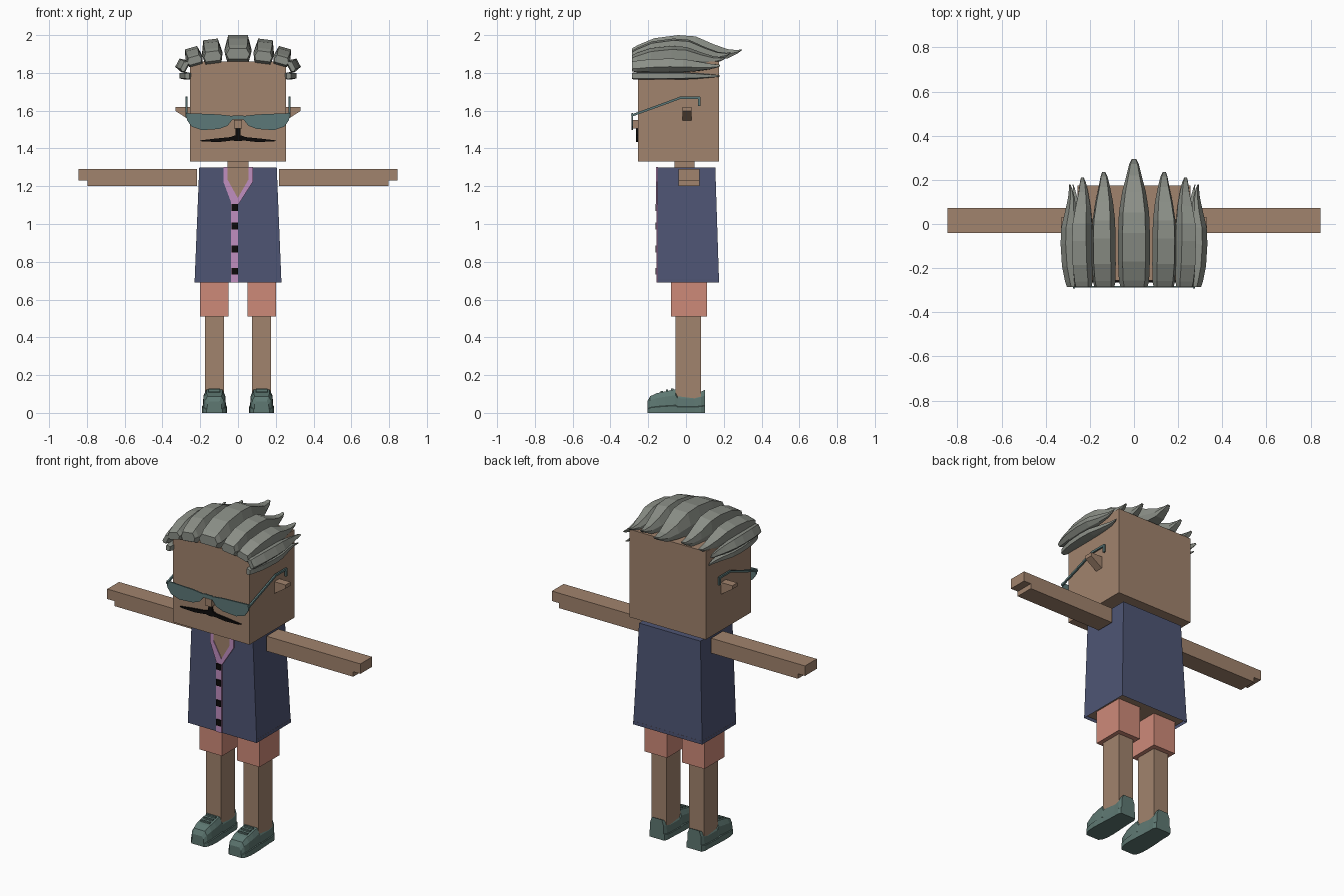
import bpy, bmesh, math
from mathutils import Matrix, Vector

cube = bpy.data.objects.get("Cube")
if cube:
    bpy.data.objects.remove(cube)


def material(name, rgb):
    col = [(c / 255 / 12.92 if c < 11 else ((c / 255 + .055) / 1.055) ** 2.4) for c in rgb] + [1]
    m = bpy.data.materials.new(name)
    m.use_nodes = True
    m.diffuse_color = col
    m.node_tree.nodes["Principled BSDF"].inputs["Base Color"].default_value = col
    return m


SKIN = material("skin", (161, 131, 109))
NAVY = material("navy cloth", (78, 85, 116))
PINK = material("pink trim", (192, 142, 192))
CORAL = material("coral cloth", (206, 138, 121))
TEAL = material("shoe teal", (94, 120, 114))
LENS = material("glasses teal", (92, 120, 120))
GREY = material("hair grey", (139, 143, 135))
BLACK = material("black", (12, 10, 10))


def finish(name, bm, *mats):
    bmesh.ops.recalc_face_normals(bm, faces=bm.faces)
    me = bpy.data.meshes.new(name)
    bm.to_mesh(me)
    bm.free()
    for m in mats:
        me.materials.append(m)
    ob = bpy.data.objects.new(name, me)
    bpy.context.collection.objects.link(ob)
    return ob


def loft(name, rings, mat):
    """Skin a list of equal-length point rings and cap both ends."""
    bm = bmesh.new()
    vs = [[bm.verts.new(p) for p in r] for r in rings]
    n = len(vs[0])
    for a, b in zip(vs, vs[1:]):
        for i in range(n):
            j = (i + 1) % n
            bm.faces.new((a[i], a[j], b[j], b[i]))
    bm.faces.new(vs[0])
    bm.faces.new(vs[-1])
    return finish(name, bm, mat)


def plate(name, pts, y0, y1, mat):
    """Extrude an x-z outline along y."""
    return loft(name, [[(x, y, z) for x, z in pts] for y in (y0, y1)], mat)


def box(name, x, y, z, mat):
    return plate(name, [(x[0], z[0]), (x[1], z[0]), (x[1], z[1]), (x[0], z[1])], y[0], y[1], mat)


def flip(pts, s):
    return [(s * x, z) for x, z in pts]


SIDES = (("left", 1), ("right", -1))

# Head, neck and nose
box("head", (-.255, .255), (-.255, .175), (1.33, 1.86), SKIN)
box("neck", (-.055, .055), (-.06, .045), (1.25, 1.35), SKIN)
box("nose", (-.022, .022), (-.285, -.25), (1.505, 1.55), SKIN)

# Shirt: tapered box with a recessed underside
bm = bmesh.new()
lo = [bm.verts.new((x, y, .69)) for x, y in ((-.23, -.15), (.23, -.15), (.23, .175), (-.23, .175))]
hi = [bm.verts.new((x, y, 1.3)) for x, y in ((-.205, -.15), (.205, -.15), (.205, .155), (-.205, .155))]
for i in range(4):
    j = (i + 1) % 4
    bm.faces.new((lo[i], lo[j], hi[j], hi[i]))
bm.faces.new(hi)
under = bm.faces.new(lo[::-1])
bmesh.ops.inset_region(bm, faces=[under], thickness=.008)
cap = bmesh.ops.extrude_discrete_faces(bm, faces=[under])["faces"][0]
bmesh.ops.translate(bm, verts=cap.verts, vec=(0, 0, .02))
cap.material_index = 1
finish("shirt", bm, NAVY, SKIN)

# Open neckline, trim and buttons
plate("neckline", [(-.055, 1.302), (-.055, 1.23), (0, 1.125), (.055, 1.23), (.055, 1.302)], -.153, -.148, SKIN)
plate("left_collar", [(.055, 1.302), (.08, 1.302), (.08, 1.225), (0, 1.1), (-.018, 1.115), (0, 1.14), (.055, 1.235)],
      -.158, -.149, PINK)
plate("right_collar", [(-.055, 1.302), (-.078, 1.302), (-.078, 1.225), (-.035, 1.11), (0, 1.1), (0, 1.135),
                       (-.055, 1.235)], -.157, -.149, PINK)
box("placket", (-.037, 0), (-.155, -.149), (.69, 1.115), PINK)
for z in (1.087, .99, .867, .75):
    box("button", (-.035, -.001), (-.162, -.153), (z - .018, z + .018), BLACK)

# Glasses bridge
box("glasses_bridge", (-.03, .03), (-.288, -.28), (1.553, 1.575), LENS)

for side, s in SIDES:
    # Arm with the shallower hand end
    plate(side + "_arm", flip([(.218, 1.29), (.845, 1.29), (.845, 1.23), (.797, 1.23), (.797, 1.2), (.218, 1.2)], s),
          -.04, .072, SKIN)
    # Ear wedge
    plate(side + "_ear", flip([(.25, 1.62), (.33, 1.62), (.33, 1.598), (.25, 1.545)], s), -.018, .03, SKIN)
    # Shorts and leg
    box(side + "_shorts_leg", (s * .05, s * .2), (-.08, .11), (.51, .72), CORAL)
    box(side + "_leg", (s * .075, s * .175), (-.055, .08), (.06, .55), SKIN)
    # Moustache half
    plate(side + "_moustache", flip([(0, 1.515), (.012, 1.505), (.014, 1.47), (.04, 1.46), (.12, 1.452), (.205, 1.442),
                                     (.19, 1.437), (.1, 1.434), (.03, 1.442), (0, 1.438)], s), -.265, -.254, BLACK)
    # Lens
    plate(side + "_lens", flip([(.015, 1.57), (.1, 1.58), (.275, 1.587), (.27, 1.55), (.245, 1.515), (.19, 1.497),
                                (.1, 1.503), (.055, 1.52)], s), -.288, -.28, LENS)
    # Temple running back over the ear
    path = [(-.285, 1.575), (-.03, 1.668), (.07, 1.668), (.07, 1.63)]
    for (ya, za), (yb, zb) in zip(path, path[1:]):
        a, b = Vector((s * .272, ya, za)), Vector((s * .272, yb, zb))
        d = (b - a).normalized()
        u, v = Vector((.005, 0, 0)), Vector((0, -d.z, d.y)) * .006
        ring = (u + v, u - v, -u - v, -u + v)
        loft(side + "_temple", [[p + k for k in ring] for p in (a - d * .005, b + d * .005)], LENS)

    # Shoe: y, half width, height
    rings = []
    for y, w, h in ((-.205, .042, .06), (-.19, .056, .088), (-.155, .064, .104), (-.11, .066, .114),
                    (-.055, .064, .125), (-.045, .063, .104), (.045, .058, .1), (.08, .058, .112), (.1, .05, .122)):
        half = ((1, 0), (1, .3), (.93, .33), (.88, .75), (.65, 1))
        prof = [(w * a, h * b) for a, b in half]
        prof += [(-a, b) for a, b in prof[::-1]]
        rings.append([(s * .125 + a, y, b) for a, b in prof])
    loft(side + "_shoe", rings, TEAL)
    for k in range(3):
        y = -.135 + k * .028
        box(side + "_lace", (s * .125 - .03, s * .125 + .03), (y, y + .012), (.1, .117 + k * .006), TEAL)


# Hair: swept-back strands lofted front to back
def strand(name, x, z, width, height, end, tilt):
    # fraction along, width scale, underside and top heights
    stations = ((0, .85, .1, .5), (.05, .95, 0, .62), (.2, 1, 0, .88), (.42, 1, 0, 1), (.58, .95, 0, .95),
                (.74, .75, .05, .66), (.87, .48, .12, .47), (.96, .3, .3, .43), (1, .14, .42, .47))
    turn = Matrix.Rotation(math.radians(tilt), 3, "Y")
    rings = []
    for t, w, b, top in stations:
        y = -.285 + t * (end + .285)
        section = ((-.8, b), (.8, b), (1, b + (top - b) * .45), (.72, top), (-.72, top), (-1, b + (top - b) * .45))
        rings.append([turn @ Vector((a * w * width, 0, c * height)) + Vector((x, y, z)) for a, c in section])
    loft(name, rings, GREY)


strand("hair_centre", 0, 1.86, .072, .14, .295, 0)
for side, s in SIDES:
    strand(side + "_hair_inner", s * .13, 1.85, .054, .128, .235, s * 7)
    strand(side + "_hair_outer", s * .222, 1.84, .046, .097, .21, s * 16)
    strand(side + "_hair_side", s * .268, 1.826, .034, .06, .18, s * 62)
    strand(side + "_hair_lower", s * .25, 1.783, .02, .06, .18, s * 88)
